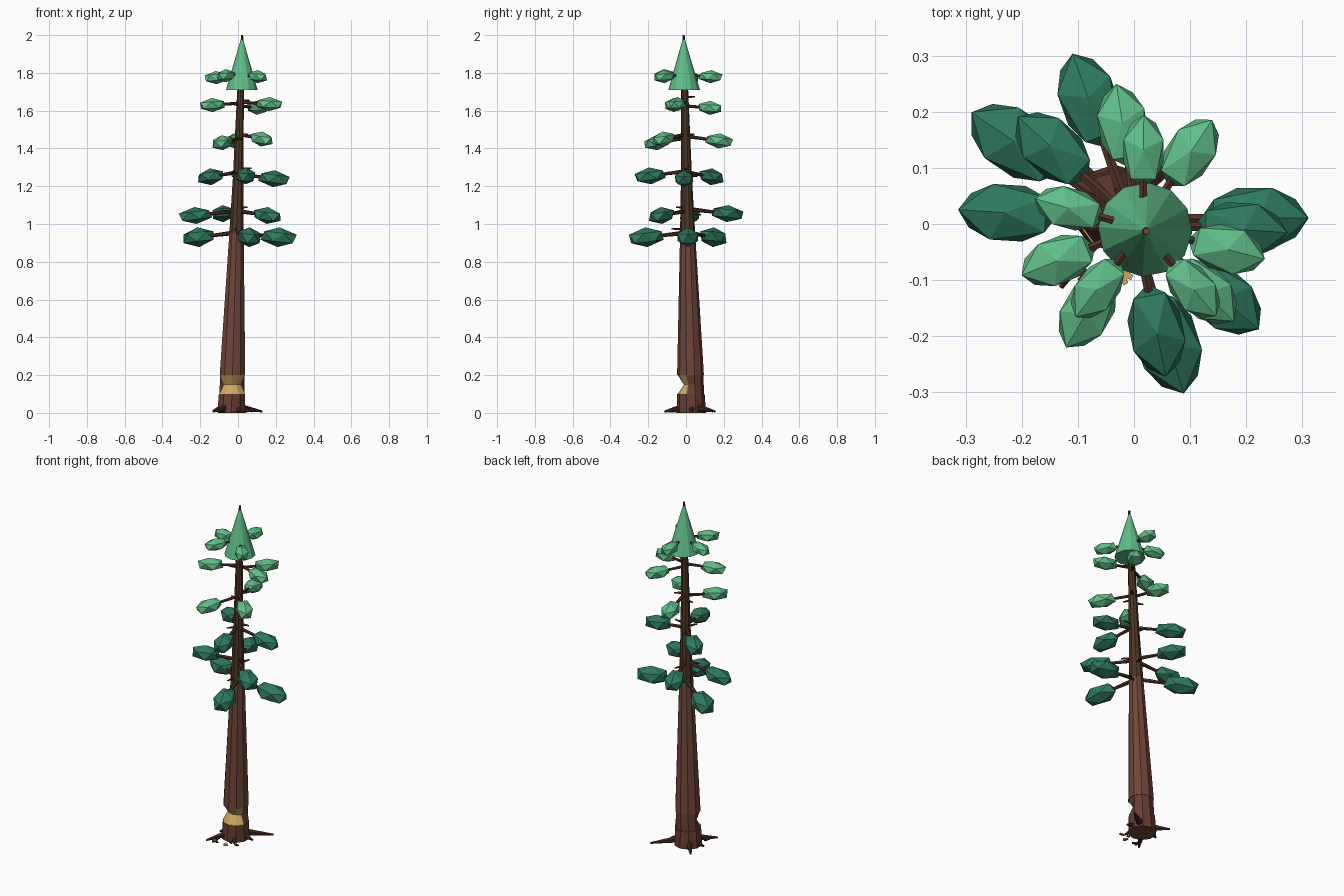
import bpy, bmesh, random
from math import cos, sin, pi, radians
from mathutils import Vector, Matrix

random.seed(4)
cube = bpy.data.objects.get("Cube")
if cube:
    bpy.data.objects.remove(cube, do_unlink=True)


def material(name, *rgb):
    col = [(c / 255 / 12.92) if c < 11 else ((c / 255 + 0.055) / 1.055) ** 2.4 for c in rgb] + [1]
    m = bpy.data.materials.new(name)
    m.use_nodes = True
    m.diffuse_color = col
    bsdf = next(n for n in m.node_tree.nodes if n.type == 'BSDF_PRINCIPLED')
    bsdf.inputs["Base Color"].default_value = col
    bsdf.inputs["Roughness"].default_value = 0.9
    return m


BARK = material("red_bark", 112, 70, 55)
STUMP = material("stump_bark", 104, 62, 48)
UPPER = material("upper_bark", 82, 55, 36)
TWIG = material("branch_brown", 82, 48, 36)
ROOT = material("root_brown", 68, 40, 30)
WOOD = material("cut_wood", 208, 168, 98)
DARK = material("dark_needles", 46, 122, 94)
LIGHT = material("light_needles", 96, 190, 135)


def finish(name, bm, *mats):
    bmesh.ops.recalc_face_normals(bm, faces=bm.faces)
    me = bpy.data.meshes.new(name)
    bm.to_mesh(me)
    bm.free()
    for m in mats:
        me.materials.append(m)
    ob = bpy.data.objects.new(name, me)
    bpy.context.collection.objects.link(ob)
    return ob


def spike(name, a, b, r1, r2, mat, sides=6):
    """Tapered stick from a to b."""
    a, b = Vector(a), Vector(b)
    d = b - a
    bm = bmesh.new()
    bmesh.ops.create_cone(bm, cap_ends=True, segments=sides, radius1=r1, radius2=r2, depth=d.length)
    bm.transform(Matrix.Translation((a + b) / 2) @ d.to_track_quat('Z', 'Y').to_matrix().to_4x4())
    return finish(name, bm, mat)


def axis(z):
    """Centre of the leaning trunk at height z."""
    return Vector((-0.035, 0.028, 0)).lerp(Vector((0.022, -0.013, 2)), z / 2)


# Trunk: stacked ten-sided rings, with a wedge cut into the front
SIDES = 10
profile = [(0, .078), (.1, .073), (.1, .07), (.15, .069), (.2, .068), (.2, .071),
           (.95, .04), (1.25, .029), (1.7, .019), (2, .006)]
bm = bmesh.new()
rings = []
for level, (z, r) in enumerate(profile):
    c = axis(z)
    ring = []
    for i in range(SIDES):
        a = 2 * pi * (i + 0.5) / SIDES
        rad = r
        if level == 3 and sin(a) < -0.2:
            rad = r * (0.52 if sin(a) < -0.7 else 0.68)
        ring.append(bm.verts.new((c.x + rad * cos(a), c.y + rad * sin(a), z)))
    rings.append(ring)
for level in range(len(rings) - 1):
    lo, hi = rings[level], rings[level + 1]
    for i in range(SIDES):
        j = (i + 1) % SIDES
        f = bm.faces.new((lo[i], lo[j], hi[j], hi[i]))
        facing = sin(2 * pi * (i + 1) / SIDES)
        if level in (2, 3) and -0.99 < facing < -0.1:
            f.material_index = 3
        elif level < 5:
            f.material_index = 1
        elif level > 5:
            f.material_index = 2
bm.faces.new(rings[0])
bm.faces.new(rings[-1])
# the front facet keeps bark in the middle, with bare wood either side
for f in bm.faces:
    c = f.calc_center_median()
    if 0.1 < c.z < 0.2 and c.y < axis(c.z).y - 0.03:
        f.material_index = 1 if abs(c.x - axis(c.z).x) < 0.012 else 3
finish("trunk", bm, BARK, STUMP, UPPER, WOOD)

# Roots spreading on the ground
for deg, length in ((38, .205), (236, .17), (130, .15), (2, .11), (182, .1), (300, .1)):
    c, a = axis(0), radians(deg)
    spike("root", c + Vector((cos(a) * .04, sin(a) * .04, .03)),
          c + Vector((cos(a) * length, sin(a) * length, .008)), .022, .005, ROOT)

# Wood chips below the cut
for k in range(14):
    bm = bmesh.new()
    bmesh.ops.create_cube(bm, size=1)
    spin = Matrix.Rotation(random.uniform(0, pi), 4, 'Z')
    spot = Matrix.Translation((random.uniform(-.11, .07), random.uniform(-.11, -.05), .005))
    bm.transform(spot @ spin @ Matrix.Diagonal((.018, .01, .006, 1)))
    finish("wood_chip", bm, WOOD if k % 2 else ROOT)

# Branch tiers: needle colour, clump length, width, height, clump centres
tiers = [
    (DARK, .19, .115, .105, [(-.21, .145, .93), (.06, -.21, .93), (.215, .01, .93)]),
    (DARK, .175, .105, .09, [(-.225, .02, 1.045), (-.08, .22, 1.055), (.155, -.13, 1.045)]),
    (DARK, .165, .1, .09, [(-.145, .135, 1.25), (.04, -.19, 1.255), (.19, -.01, 1.24)]),
    (LIGHT, .148, .09, .08, [(-.083, -.155, 1.43), (-.02, .175, 1.44), (.125, -.12, 1.45)]),
    (LIGHT, .14, .085, .075, [(-.135, -.065, 1.63), (.165, -.045, 1.635), (.1, .127, 1.615)]),
    (LIGHT, .127, .075, .07, [(-.115, .028, 1.775), (-.065, -.115, 1.785), (.017, .13, 1.78),
                              (.105, -.115, 1.78)]),
]
for t, (mat, length, width, height, clumps) in enumerate(tiers):
    for p in clumps:
        centre = Vector(p)
        start = axis(p[2] + (.025 if t < 4 else .01))
        d = centre - start
        spike("branch", start, centre, .013 - t * .001, .007, TWIG)
        bm = bmesh.new()
        bmesh.ops.create_icosphere(bm, subdivisions=1, radius=1)
        size = Matrix.Diagonal((length / 1.8, width / 1.8, height / 2, 1))
        turn = d.to_track_quat('X', 'Z').to_matrix().to_4x4()
        bm.transform(Matrix.Translation(centre) @ turn @ size)
        finish("needle_clump", bm, mat)
    # bare stubs between the leafy branches
    if t < 5:
        for k in range(3):
            a = radians(25 + t * 47 + k * 120)
            base = axis(clumps[0][2] + .02 * k)
            reach = .085 - t * .008
            spike("dead_stub", base, base + Vector((cos(a) * reach, sin(a) * reach, .004)),
                  .009, .004, TWIG, 5)

# Pointed crown
spike("crown", (.02, -.01, 1.71), (.021, -.012, 1.985), .084, .004, LIGHT, 12)
